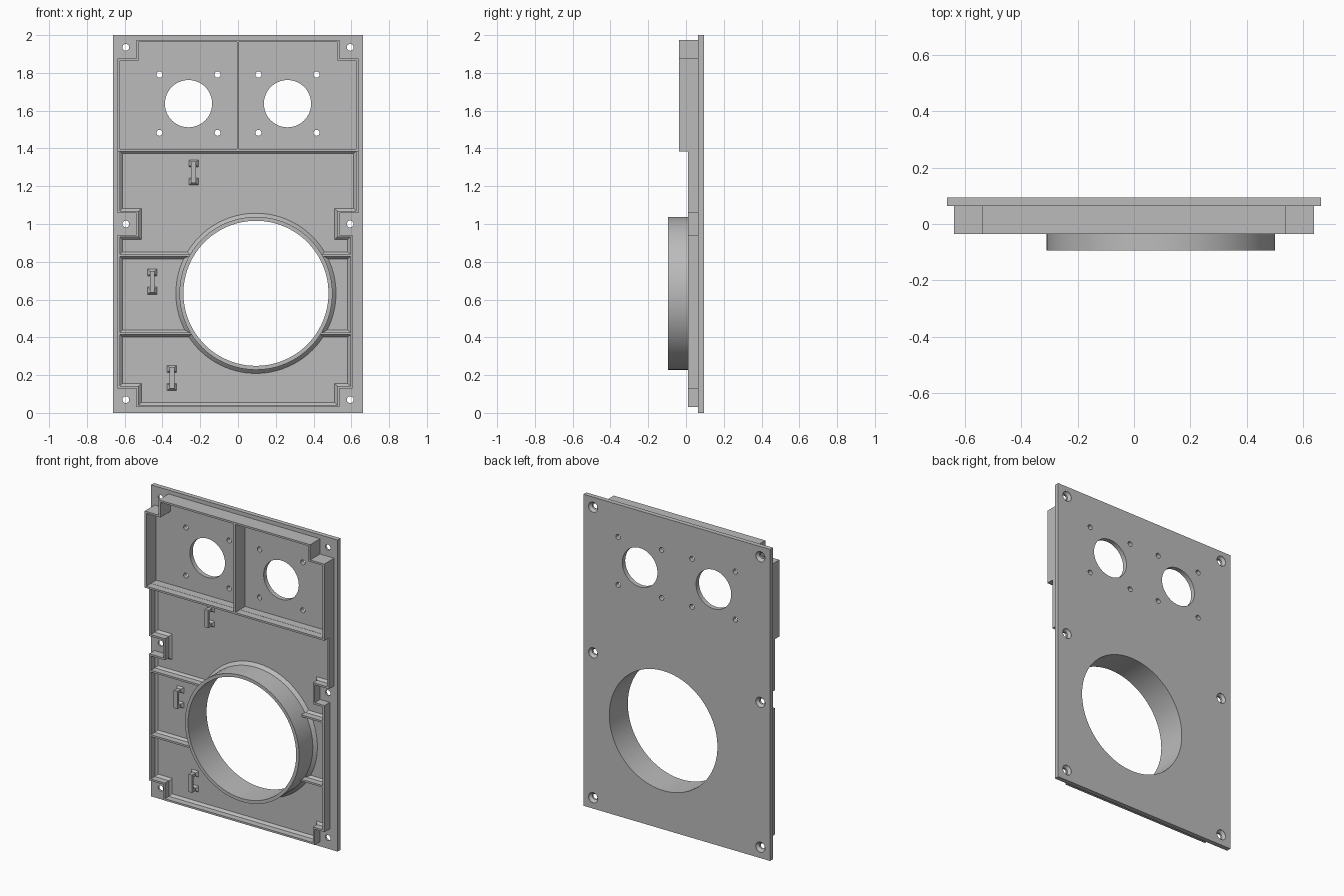
import bpy, bmesh, math
from mathutils import Vector

cube = bpy.data.objects.get("Cube")
if cube:
    bpy.data.objects.remove(cube)

grey = bpy.data.materials.new("plain grey")
grey.use_nodes = True
tone = (0.5, 0.5, 0.5, 1)
grey.diffuse_color = tone
grey.node_tree.nodes["Principled BSDF"].inputs["Base Color"].default_value = tone

FACE, BACK = 0.064, 0.094      # front and back of the plate
RIM = 0.01                     # front edge of the low walls
WALL, FLARE = 0.012, 0.014     # wall thickness, chamfer at the wall foot
RING_X, RING_Z, RING_R, BORE = 0.095, 0.633, 0.405, 0.384


def finish(name, bm):
    bmesh.ops.recalc_face_normals(bm, faces=bm.faces)
    mesh = bpy.data.meshes.new(name)
    bm.to_mesh(mesh)
    bm.free()
    mesh.materials.append(grey)
    obj = bpy.data.objects.new(name, mesh)
    bpy.context.collection.objects.link(obj)
    return obj


def smooth(obj):
    bpy.ops.object.select_all(action='DESELECT')
    obj.select_set(True)
    bpy.context.view_layer.objects.active = obj
    bpy.ops.object.shade_smooth_by_angle(angle=math.radians(30))


def circle(x, z, r, n):
    return [(x + r * math.cos(math.tau * i / n), z + r * math.sin(math.tau * i / n))
            for i in range(n)]


def sweep(name, loop, profile):
    """Sweep (inward offset, y) points round a counter-clockwise x-z loop."""
    bm = bmesh.new()
    pts = [Vector(p) for p in loop]
    rows = []
    for i, p in enumerate(pts):
        a = (p - pts[i - 1]).normalized()
        b = (pts[(i + 1) % len(pts)] - p).normalized()
        inward = Vector((-a.y - b.y, a.x + b.x)) / (1 + a.dot(b))
        rows.append([bm.verts.new((p.x + inward.x * d, y, p.y + inward.y * d))
                     for d, y in profile])
    for i, row in enumerate(rows):
        last = rows[i - 1]
        for j in range(len(profile)):
            bm.faces.new((last[j - 1], last[j], row[j], row[j - 1]))
    return finish(name, bm)


def block(bm, x, z, w, h, front, back=FACE, inset_x=0, inset_z=0):
    """Box centred on x, z whose front face may be narrower than its base."""
    ends = []
    for y, dx, dz in ((back, 0, 0), (front, inset_x, inset_z)):
        ends.append([bm.verts.new((x + sx * (w / 2 - dx), y, z + sz * (h / 2 - dz)))
                     for sx, sz in ((-1, -1), (1, -1), (1, 1), (-1, 1))])
    base, top = ends
    bm.faces.new(base)
    bm.faces.new(top)
    for i in range(4):
        bm.faces.new((base[i - 1], base[i], top[i], top[i - 1]))


def drill(bm, x, z, stations, n):
    """Round cutter through (radius, y) stations."""
    rings = [[bm.verts.new((px, y, pz)) for px, pz in circle(x, z, r, n)]
             for r, y in stations]
    bm.faces.new(rings[0])
    bm.faces.new(rings[-1])
    for a, b in zip(rings, rings[1:]):
        for i in range(n):
            bm.faces.new((a[i - 1], a[i], b[i], b[i - 1]))


# Back plate with all its holes
bm = bmesh.new()
block(bm, 0, 1, 1.326, 2, FACE, BACK)
plate = finish("back_plate", bm)

bm = bmesh.new()
drill(bm, RING_X, RING_Z, [(BORE, 0), (BORE, 0.2)], 96)
for side in (-1, 1):
    cx, cz = side * 0.262, 1.637
    drill(bm, cx, cz, [(0.125, 0), (0.125, 0.2)], 64)
    for dx in (-0.154, 0.154):
        for dz in (-0.154, 0.154):
            drill(bm, cx + dx, cz + dz, [(0.016, 0), (0.016, 0.2)], 24)
    # Countersunk screw holes
    for z in (0.07, 1, 1.935):
        drill(bm, side * 0.594, z,
              [(0.018, 0), (0.018, 0.077), (0.033, BACK - 0.002), (0.033, 0.2)], 24)
cutter = finish("hole_cutter", bm)
cutter.hide_render = True
cut = plate.modifiers.new("holes", 'BOOLEAN')
cut.operation = 'DIFFERENCE'
cut.solver = 'EXACT'
cut.object = cutter
bpy.context.view_layer.objects.active = plate
bpy.ops.object.modifier_apply(modifier="holes")
bpy.data.objects.remove(cutter)
smooth(plate)

# Tall walls of the upper box, stepped round the corner screws
X, STEP = 0.638, 0.538
sweep("upper_box_wall",
      [(-X, 1.385), (X, 1.385), (X, 1.877), (STEP, 1.877),
       (STEP, 1.975), (-STEP, 1.975), (-STEP, 1.877), (-X, 1.877)],
      [(0, FACE), (0, -0.036), (WALL, -0.036), (WALL, FACE)])
bm = bmesh.new()
block(bm, 0, 1.68, WALL, 0.58, -0.036)
finish("upper_box_divider", bm)

# Low wall, stepped round the lower screws, chamfered at its inner foot
XR = 0.607
sweep("lower_wall",
      [(-STEP, 0.03), (STEP, 0.03), (STEP, 0.13), (XR, 0.13),
       (XR, 0.943), (STEP, 0.943), (STEP, 1.057), (X, 1.057),
       (X, 1.398), (-X, 1.398), (-X, 1.057), (-STEP, 1.057),
       (-STEP, 0.943), (-X, 0.943), (-X, 0.13), (-STEP, 0.13)],
      [(0, FACE), (0, RIM), (WALL, RIM), (WALL, FACE - FLARE), (WALL + FLARE, FACE)])

# Round collar
smooth(sweep("round_collar", circle(RING_X, RING_Z, RING_R, 96),
             [(-0.019, FACE), (0, FACE - 0.019), (0, -0.094),
              (RING_R - BORE, -0.094), (RING_R - BORE, FACE)]))

# Ribs joining the low wall to the collar
bm = bmesh.new()
for z in (0.834, 0.42):
    reach = math.sqrt(0.396 ** 2 - (z - RING_Z) ** 2)
    for a, b in ((-X + 0.006, RING_X - reach), (RING_X + reach, XR - 0.006)):
        block(bm, (a + b) / 2, z, b - a, WALL, RIM)
        block(bm, (a + b) / 2, z, b - a, WALL + 2 * FLARE - 0.003, FACE - FLARE,
              inset_z=FLARE - 0.0015)
finish("collar_ribs", bm)

# Cable clips: two flared posts with a bridge across
for i, (x, z) in enumerate(((-0.235, 1.273), (-0.454, 0.695), (-0.35, 0.185))):
    bm = bmesh.new()
    for s in (-1, 1):
        block(bm, x, z + s * 0.048, 0.05, 0.038, FACE - 0.013, inset_x=0.012, inset_z=0.01)
        block(bm, x, z + s * 0.048, 0.026, 0.018, 0.015)
    block(bm, x, z, 0.026, 0.114, 0.015, 0.03)
    finish(f"cable_clip_{i + 1}", bm)
